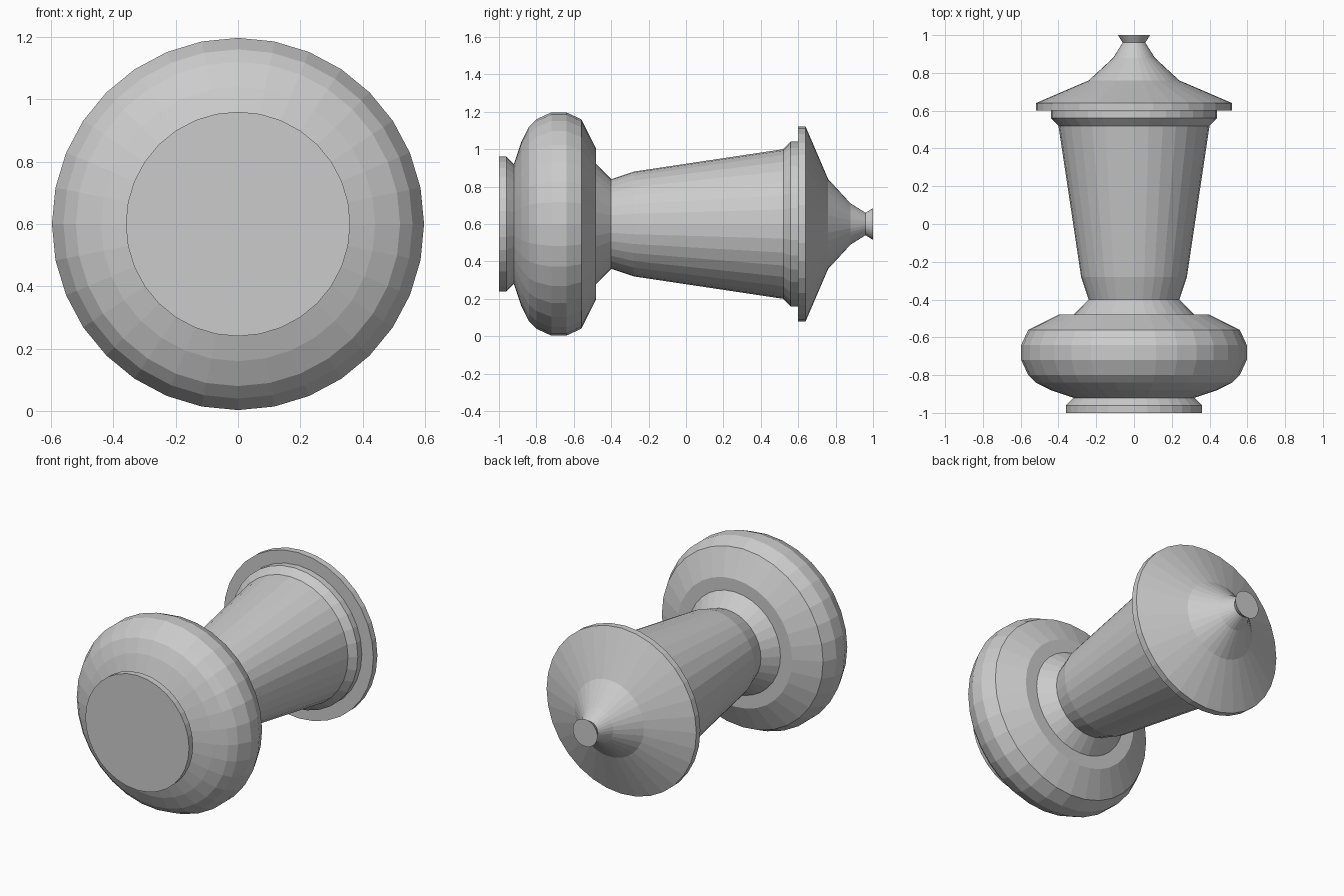
import bpy, bmesh, math

if "Cube" in bpy.data.objects:
    bpy.data.objects.remove(bpy.data.objects["Cube"])

SIDES = 32
AXIS_Z = 0.6


def lathe(name, profile, cap_start=False, cap_end=False):
    """Turn a (y, radius) profile about the horizontal axis at AXIS_Z."""
    bm = bmesh.new()
    rings = []
    for y, r in profile:
        ring = []
        for i in range(SIDES):
            a = 2 * math.pi * i / SIDES
            ring.append(bm.verts.new((r * math.sin(a), y, AXIS_Z + r * math.cos(a))))
        rings.append(ring)
    for a, b in zip(rings, rings[1:]):
        for i in range(SIDES):
            j = (i + 1) % SIDES
            bm.faces.new((a[i], a[j], b[j], b[i]))
    if cap_start:
        bm.faces.new(rings[0])
    if cap_end:
        bm.faces.new(rings[-1])
    bmesh.ops.recalc_face_normals(bm, faces=bm.faces)
    # open sections: make sure the walls face away from the axis
    if sum(f.normal.x * f.calc_center_median().x
           + f.normal.z * (f.calc_center_median().z - AXIS_Z) for f in bm.faces) < 0:
        bmesh.ops.reverse_faces(bm, faces=bm.faces)
    mesh = bpy.data.meshes.new(name)
    bm.to_mesh(mesh)
    bm.free()
    obj = bpy.data.objects.new(name, mesh)
    bpy.context.collection.objects.link(obj)
    return obj


# Foot disc at the front
lathe("foot", [(-1.0, 0.36), (-0.96, 0.36), (-0.92, 0.32)], cap_start=True)

# Wide rounded bulb with a flat ledge behind it
lathe("bulb", [(-0.92, 0.32), (-0.88, 0.44), (-0.84, 0.52), (-0.80, 0.56),
               (-0.72, 0.597), (-0.64, 0.597), (-0.56, 0.56), (-0.48, 0.40), (-0.48, 0.32)])

# Neck and tapered body with a stepped collar
lathe("body", [(-0.48, 0.32), (-0.40, 0.24), (-0.28, 0.28), (0.52, 0.40),
               (0.56, 0.44), (0.60, 0.44)])

# Flared lid rising to a small knob
lathe("lid", [(0.60, 0.44), (0.60, 0.52), (0.64, 0.52), (0.76, 0.24),
              (0.88, 0.11), (0.96, 0.06), (1.0, 0.085)], cap_end=True)
